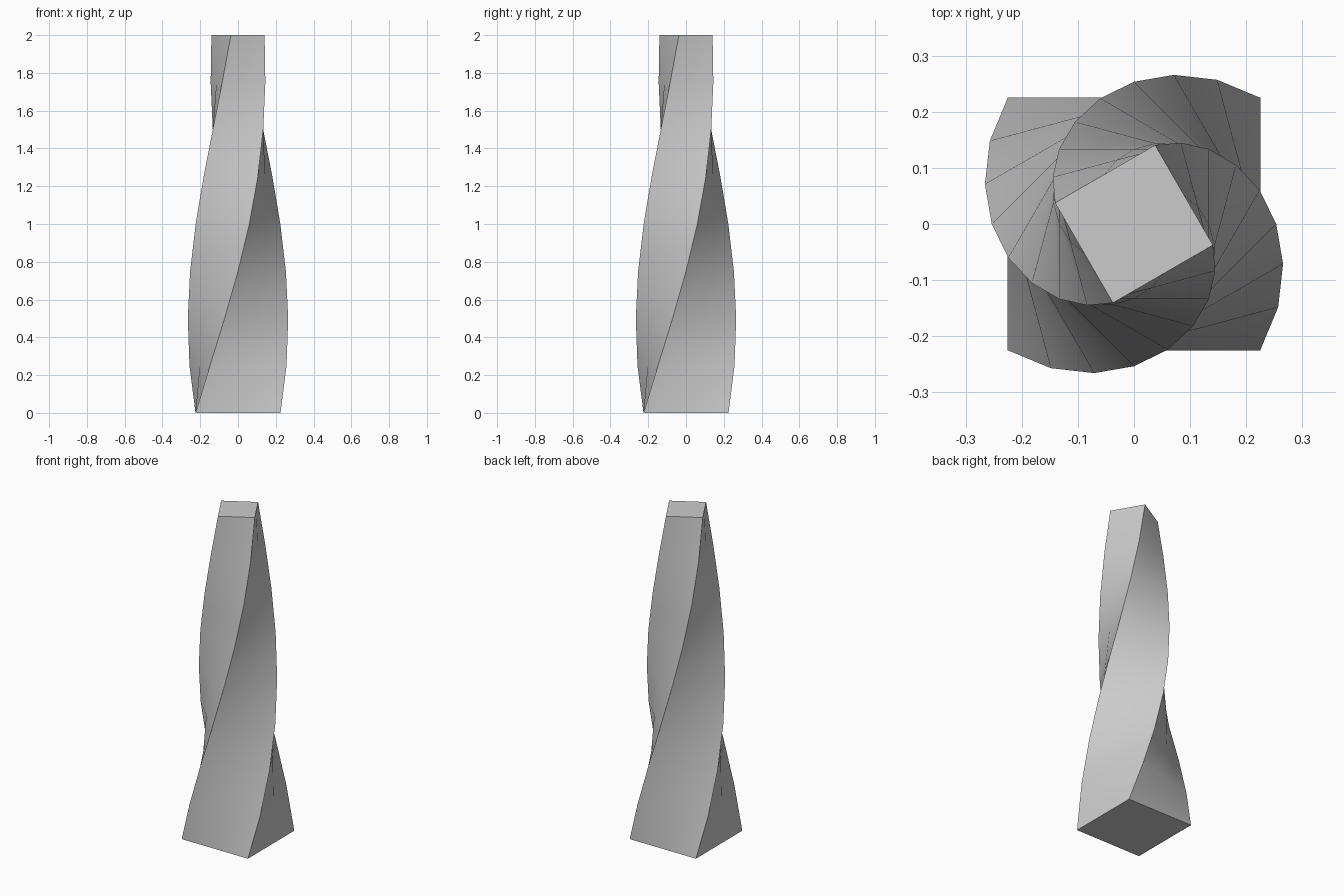
import bpy
import bmesh
import math

cube = bpy.data.objects.get("Cube")
if cube:
    bpy.data.objects.remove(cube, do_unlink=True)

HEIGHT, LEVELS, SIDE_CUTS = 2.0, 8, 2
BASE_HALF, TOP_HALF = 0.225, 0.103
TWIST = math.radians(120)

grey = bpy.data.materials.new("light grey")
grey.use_nodes = True
colour = (0.6, 0.6, 0.6, 1)
grey.diffuse_color = colour
grey.node_tree.nodes["Principled BSDF"].inputs["Base Color"].default_value = colour


def square_ring(bm, t):
    """One tapered, turned square outline at fraction t of the height."""
    half = BASE_HALF + (TOP_HALF - BASE_HALF) * t
    ring = []
    for side in range(4):
        turn = side * math.pi / 2 + TWIST * t
        c, s = math.cos(turn), math.sin(turn)
        for i in range(SIDE_CUTS):
            x, y = half * (2 * i / SIDE_CUTS - 1), -half
            ring.append(bm.verts.new((x * c - y * s, x * s + y * c, HEIGHT * t)))
    return ring


# Twisted tower: stacked rings, bridged and capped
bm = bmesh.new()
rings = [square_ring(bm, i / LEVELS) for i in range(LEVELS + 1)]
count = len(rings[0])
for low, high in zip(rings, rings[1:]):
    for i in range(count):
        j = (i + 1) % count
        bm.faces.new((low[i], low[j], high[j], high[i]))
bm.faces.new(rings[0][::-1])
bm.faces.new(rings[-1])

mesh = bpy.data.meshes.new("twisted_tower")
bm.to_mesh(mesh)
bm.free()
mesh.materials.append(grey)
tower = bpy.data.objects.new("twisted_tower", mesh)
bpy.context.collection.objects.link(tower)

# Smooth sides with crisp corner edges
bpy.ops.object.select_all(action="DESELECT")
tower.select_set(True)
bpy.context.view_layer.objects.active = tower
bpy.ops.object.shade_smooth_by_angle(angle=math.radians(40))
